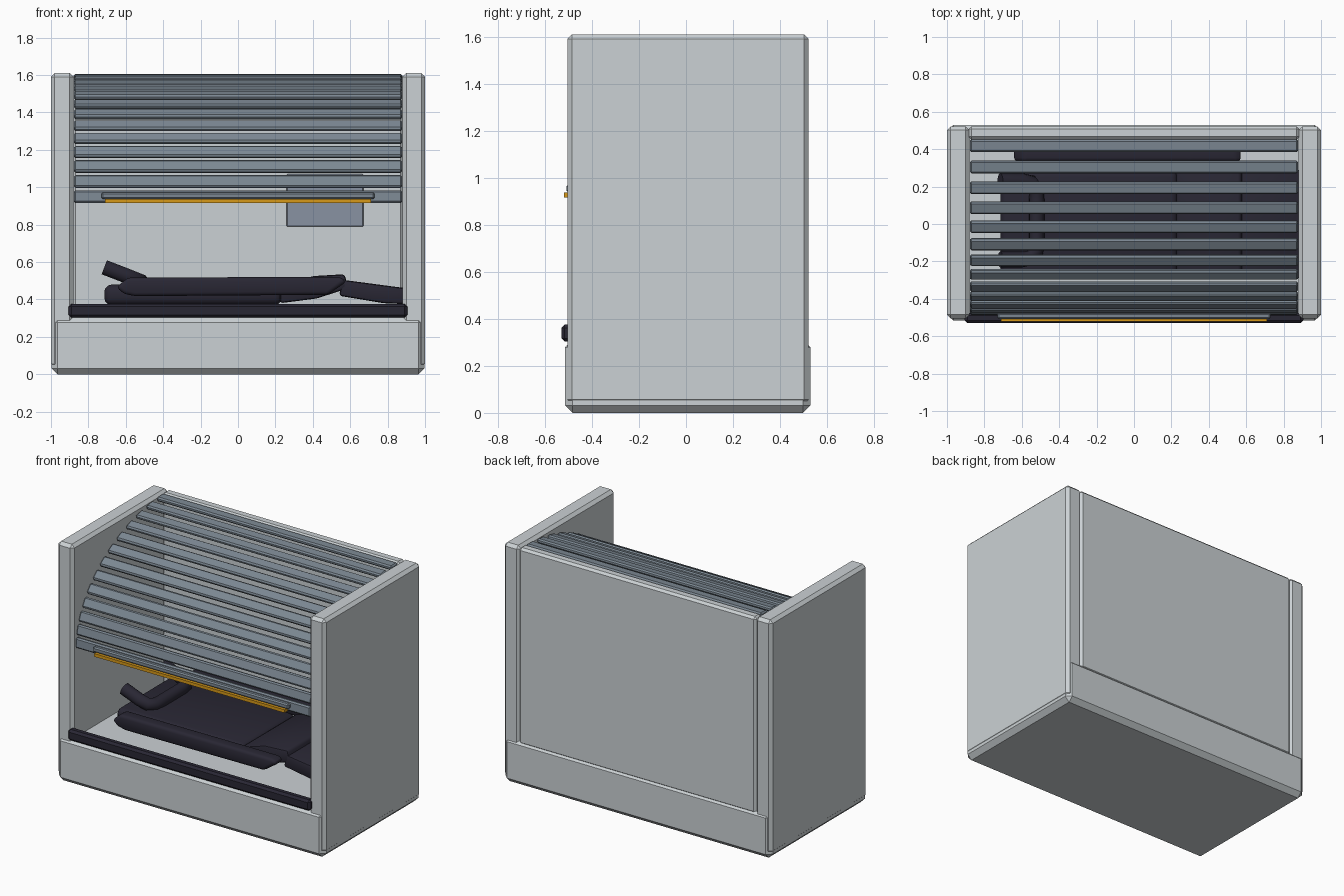
import bpy, bmesh, math
from mathutils import Matrix, Vector

if "Cube" in bpy.data.objects:
    bpy.data.objects.remove(bpy.data.objects["Cube"])


def material(name, rgb):
    m = bpy.data.materials.new(name)
    m.diffuse_color = (*rgb, 1)
    m.use_nodes = True
    m.node_tree.nodes["Principled BSDF"].inputs["Base Color"].default_value = m.diffuse_color
    return m


SHELL = material("light_grey_shell", (0.60, 0.64, 0.66))
SLAT = material("blue_grey_slat", (0.20, 0.245, 0.29))
DARK = material("dark_upholstery", (0.022, 0.020, 0.034))
AMBER = material("amber_light", (0.68, 0.32, 0.01))
SCREEN = material("screen_grey", (0.25, 0.29, 0.36))


def finish(name, bm, mat, bevel=0, segs=1, smooth=False):
    if bevel:
        bmesh.ops.bevel(bm, geom=bm.edges[:], offset=bevel, segments=segs,
                        profile=0.5, affect='EDGES', clamp_overlap=True)
    bmesh.ops.recalc_face_normals(bm, faces=bm.faces[:])
    me = bpy.data.meshes.new(name)
    bm.to_mesh(me)
    bm.free()
    me.materials.append(mat)
    ob = bpy.data.objects.new(name, me)
    bpy.context.collection.objects.link(ob)
    if smooth:
        bpy.ops.object.select_all(action='DESELECT')
        ob.select_set(True)
        bpy.context.view_layer.objects.active = ob
        bpy.ops.object.shade_smooth_by_angle(angle=math.radians(40))
    return ob


def box(name, x, y, z, mat, bevel=0, segs=1, smooth=False):
    """Box from (min, max) ranges."""
    bm = bmesh.new()
    bmesh.ops.create_cube(bm, size=1)
    for v in bm.verts:
        v.co = Vector(((r[0] + r[1]) / 2 + c * (r[1] - r[0]))
                      for r, c in zip((x, y, z), v.co))
    return finish(name, bm, mat, bevel, segs, smooth)


def prism(name, pts, y0, y1, mat, bevel=0, segs=2):
    """Side profile in x/z pulled along y."""
    bm = bmesh.new()
    f = bm.faces.new([bm.verts.new((x, y0, z)) for x, z in pts])
    ext = bmesh.ops.extrude_face_region(bm, geom=[f])
    for v in ext["geom"]:
        if isinstance(v, bmesh.types.BMVert):
            v.co.y = y1
    return finish(name, bm, mat, bevel, segs, True)


# Shell: base, side walls, back panel
box("base", (-0.998, 0.998), (-0.515, 0.53), (0, 0.31), SHELL, 0.032)
for side, s in (("left", -1), ("right", 1)):
    box(side + "_wall", sorted((s * 0.88, s * 1.0)), (-0.505, 0.522),
        (0.036, 1.61), SHELL, 0.02)
box("back_panel", (-0.885, 0.885), (0.452, 0.522), (0.28, 1.605), SHELL, 0.015)

# Roller shutter: slats spaced evenly by angle on a quarter ellipse
N, YC, ZC, A, B = 13, 0.475, 0.908, 0.945, 0.682
for i in range(N):
    t = (i + 0.5) * math.pi / 2 / N
    y, z = YC - A * math.cos(t), ZC + B * math.sin(t)
    tilt = math.atan2(B * math.cos(t), A * math.sin(t))
    bm = bmesh.new()
    bmesh.ops.create_cube(bm, size=1)
    bmesh.ops.scale(bm, vec=(1.755, 0.068, 0.03), verts=bm.verts)
    bmesh.ops.transform(bm, verts=bm.verts, matrix=Matrix.Translation(
        (0, y, z)) @ Matrix.Rotation(tilt, 4, 'X'))
    finish(f"shutter_slat_{i + 1}", bm, SLAT, 0.009)

# Shutter handle with light strip below
box("shutter_handle", (-0.73, 0.73), (-0.508, -0.475), (0.937, 0.972), SLAT, 0.008)
box("light_strip", (-0.71, 0.71), (-0.52, -0.475), (0.916, 0.937), AMBER)

# Screen on the back panel
box("wall_screen", (0.26, 0.67), (0.42, 0.455), (0.79, 1.07), SCREEN, 0.004)

# Dark front sill
box("front_sill", (-0.905, 0.905), (-0.53, -0.475), (0.303, 0.376), DARK, 0.014)

# Lounger cushions
box("lounger_plinth", (-0.5, 0.18), (-0.2, 0.2), (0.30, 0.40), DARK)
box("back_cushion", (-0.715, 0.235), (-0.29, 0.29), (0.37, 0.48), DARK, 0.04, 3, True)
prism("knee_cushion", [(0.225, 0.38), (0.225, 0.47), (0.40, 0.525), (0.57, 0.535),
                       (0.59, 0.46), (0.42, 0.405)], -0.29, 0.29, DARK, 0.015)
prism("leg_cushion", [(0.54, 0.42), (0.56, 0.505), (0.90, 0.46), (0.90, 0.375),
                      (0.78, 0.38)], -0.29, 0.29, DARK, 0.015)

# Armrest bolsters either side
for side, s in (("front", -1), ("back", 1)):
    ys = sorted((s * 0.335, s * 0.42))
    prism(side + "_armrest", [(-0.65, 0.465), (-0.61, 0.43), (-0.55, 0.418),
                              (0.48, 0.425), (0.58, 0.495), (0.55, 0.52),
                              (0.30, 0.52), (-0.59, 0.517)], *ys, DARK, 0.024, 3)

# U-shaped neck pillow: a bevelled curve with raised ends, turned into a mesh
cu = bpy.data.curves.new("neck_pillow", 'CURVE')
cu.dimensions = '3D'
cu.bevel_depth = 0.042
cu.bevel_resolution = 3
cu.use_fill_caps = True
half = [(-0.715, 0.21, 0.572), (-0.60, 0.21, 0.528), (-0.55, 0.20, 0.508),
        (-0.525, 0.165, 0.498), (-0.52, 0.11, 0.495)]
path = half + [(x, -y, z) for x, y, z in reversed(half)]
sp = cu.splines.new('POLY')
sp.points.add(len(path) - 1)
for p, (x, y, z) in zip(sp.points, path):
    p.co = (x, y + 0.02, z, 1)
    p.tilt = 0
tmp = bpy.data.objects.new("neck_pillow_path", cu)
bpy.context.collection.objects.link(tmp)
bpy.context.view_layer.update()
me = bpy.data.meshes.new_from_object(tmp.evaluated_get(bpy.context.evaluated_depsgraph_get()))
bm = bmesh.new()
bm.from_mesh(me)
bpy.data.objects.remove(tmp)
bmesh.ops.remove_doubles(bm, verts=bm.verts[:], dist=0.0005)
finish("neck_pillow", bm, DARK, smooth=True)
